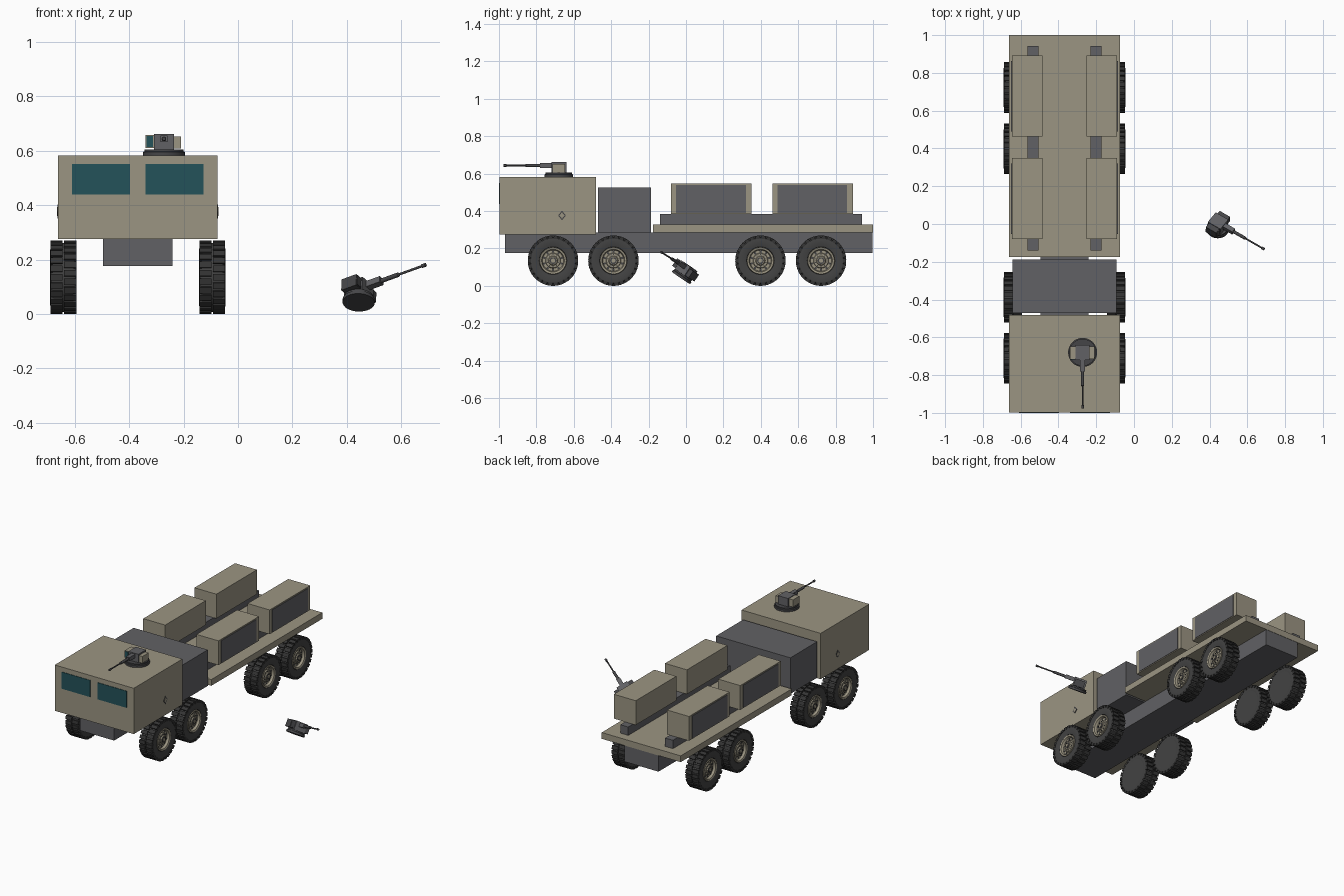
import bpy, bmesh
from math import pi, cos, sin, radians
from mathutils import Matrix, Vector

cube = bpy.data.objects.get("Cube")
if cube:
    bpy.data.objects.remove(cube, do_unlink=True)


def material(name, *rgb):
    m = bpy.data.materials.new(name)
    m.use_nodes = True
    m.diffuse_color = (*rgb, 1)
    m.node_tree.nodes["Principled BSDF"].inputs["Base Color"].default_value = (*rgb, 1)
    return m


TAN = material("tan paint", .33, .30, .225)
GREY = material("steel grey", .12, .12, .128)
GUN = material("gun metal", .06, .06, .064)
RUBBER = material("black rubber", .035, .035, .035)
WALL = material("tyre sidewall", .055, .055, .055)
GLASS = material("teal glass", .017, .084, .10)


def finish(name, bm, mat, frame=Matrix(), smooth=False):
    bmesh.ops.recalc_face_normals(bm, faces=bm.faces)
    mesh = bpy.data.meshes.new(name)
    bm.to_mesh(mesh)
    bm.free()
    mesh.materials.append(mat)
    if smooth:
        mesh.shade_smooth()
        mesh.set_sharp_from_angle(angle=radians(35))
    ob = bpy.data.objects.new(name, mesh)
    bpy.context.collection.objects.link(ob)
    ob.matrix_world = frame
    return ob


def add_box(bm, lo, hi, turn=Matrix()):
    lo, hi = Vector(lo), Vector(hi)
    m = turn @ Matrix.Translation((lo + hi) / 2) @ Matrix.Diagonal((*(hi - lo), 1))
    bmesh.ops.create_cube(bm, size=1, matrix=m)


def box(name, x, y, z, mat, frame=Matrix()):
    bm = bmesh.new()
    add_box(bm, (x[0], y[0], z[0]), (x[1], y[1], z[1]))
    return finish(name, bm, mat, frame)


def lathe(name, profile, mat, frame=Matrix(), seg=32):
    """Turn (radius, height) points about the local z axis."""
    bm = bmesh.new()
    vs = [bm.verts.new((r, 0, h)) for r, h in profile]
    es = [bm.edges.new(p) for p in zip(vs, vs[1:])]
    bmesh.ops.spin(bm, geom=vs + es, axis=(0, 0, 1), cent=(0, 0, 0),
                   angle=2 * pi, steps=seg, use_duplicate=False)
    bmesh.ops.remove_doubles(bm, verts=bm.verts, dist=1e-5)
    return finish(name, bm, mat, frame, True)


def drum(r, a, b):
    return [(0, a), (r, a), (r, b), (0, b)]


# Body, placed about the truck's own centre line
TRUCK = Matrix.Translation((-.368, 0, 0))


def part(name, half, y, z, mat):
    return box(name, (-half, half), y, z, mat, TRUCK)


part("chassis", .127, (-.968, .998), (.176, .286), GREY)
part("cab", .293, (-.997, -.482), (.275, .582), TAN)
part("engine_housing", .275, (-.471, -.187), (.284, .526), GREY)
part("cargo_bed", .293, (-.176, 1), (.285, .327), TAN)

for side, s in (("left", 1), ("right", -1)):
    def span(a, b):
        return sorted((s * a, s * b))

    box(side + "_window", span(.028, .241), (-1, -.996), (.438, .55), GLASS, TRUCK)
    box(side + "_bed_rail", span(.137, .195), (-.139, .942), (.327, .383), GREY, TRUCK)

    # Storage boxes with a dark panel on the outer side
    for place, y0 in (("front", -.08), ("rear", .462)):
        box(f"{side}_{place}_storage", span(.116, .279), (y0, y0 + .43), (.383, .546), TAN, TRUCK)
        box(f"{side}_{place}_storage_panel", span(.278, .282), (y0 + .027, y0 + .40),
            (.389, .538), GREY, TRUCK)

    # Diamond hatch on the cab side
    for label, r, t, mat in (("rim", .026, .002, GUN), ("plate", .017, .003, TAN)):
        m = (TRUCK @ Matrix.Translation((s * .293, -.663, .376))
             @ Matrix.Rotation(s * pi / 2, 4, 'Y') @ Matrix.Diagonal((1, .8, 1, 1)))
        lathe(f"{side}_hatch_{label}", drum(r, -.002, t), mat, m, 4)


# Wheel parts, turned about local z with +z facing outward
def ring_of_drums(name, count, radius, r, a, b, mat):
    bm = bmesh.new()
    for i in range(count):
        t = 2 * pi * i / count
        bmesh.ops.create_cone(bm, cap_ends=True, segments=8, radius1=r, radius2=r, depth=b - a,
                              matrix=Matrix.Translation((radius * cos(t), radius * sin(t), (a + b) / 2)))
    return finish(name, bm, mat)


def tread(name):
    bm = bmesh.new()
    count = 26
    for i in range(count):
        for row, (a, b) in enumerate(((-.0475, -.003), (.003, .0475))):
            turn = Matrix.Rotation(2 * pi * (i + row / 2) / count, 4, 'Z')
            add_box(bm, (.117, -.0115, a), (.1345, .0115, b), turn)
    return finish(name, bm, RUBBER)


wheel = [
    lathe("tyre", [(.07, -.04), (.1, -.0485), (.12, -.046), (.127, -.036), (.127, .036),
                   (.12, .046), (.1, .0485), (.074, .042), (.07, .02)], WALL),
    tread("tread"),
    lathe("wheel_back", drum(.095, -.047, -.03), WALL),
    lathe("rim", [(0, .026), (.056, .026), (.061, .041), (.071, .044), (.073, .03)], TAN),
    ring_of_drums("rim_holes", 10, .049, .0065, .02, .0275, GUN),
    lathe("hub", [(0, .04), (.022, .04), (.026, .034), (.038, .033), (.041, .026)], TAN),
    ring_of_drums("hub_bolts", 10, .032, .003, .03, .037, GUN),
    lathe("hub_ring", drum(.018, .03, .043), GUN),
    lathe("hub_cap", drum(.011, .03, .047), TAN),
]
first = True
for s in (1, -1):
    for y in (-.711, -.388, .398, .722):
        m = TRUCK @ Matrix.Translation((s * .2735, y, .1345)) @ Matrix.Rotation(s * pi / 2, 4, 'Y')
        for ob in wheel:
            if not first:
                ob = ob.copy()
                bpy.context.collection.objects.link(ob)
            ob.matrix_world = m
        first = False


# Gun turret: local -y is the barrel direction, local z is up
def turret(name, frame, radius, cheek, lens):
    lathe(name + "_base", [(0, 0), (radius, 0), (radius, .013), (radius * .93, .015),
                           (radius * .93, .023), (0, .023)], GUN, frame)
    box(name + "_head", (-.037, .037), (-.04, .04), (.02, .079), GREY, frame)
    box(name + "_sight_box", (-.068, -.037), (-.034, .032), (.027, .075), cheek, frame)
    box(name + "_sight_lens", (-.065, -.04), (-.037, -.033), (.031, .071), lens, frame)
    box(name + "_ammo_box", (.037, .063), (-.034, .032), (.025, .069), cheek, frame)
    box(name + "_gun_mount", (-.013, .013), (-.1, -.04), (.049, .074), GREY, frame)
    barrel = (frame @ Matrix.Translation((0, 0, .061)) @ Matrix.Rotation(pi / 2, 4, 'X'))
    lathe(name + "_barrel", [(0, .09), (.0085, .09), (.0085, .175), (.0045, .18), (.0045, .278),
                             (.007, .28), (.007, .296), (0, .296)], GUN, barrel, 12)


turret("cab_turret", Matrix.Translation((-.272, -.68, .582)), .077, TAN, GLASS)

# Loose turret lying tilted beside the truck
aim = Vector((.827, -.476, .298)).normalized()
side_axis = aim.cross(Vector((0, 0, 1))).normalized()
up = Matrix.Rotation(radians(-30), 3, aim) @ side_axis.cross(aim)
if up.y < 0:
    up = Matrix.Rotation(radians(30), 3, aim) @ side_axis.cross(aim)
axes = Matrix((up.cross(aim), -aim, up)).transposed()
if axes.determinant() < 0:
    axes.col[0] = -axes.col[0]
turret("loose_turret", Matrix.Translation((.443, -.027, .042)) @ axes.to_4x4(), .059, GUN, GUN)
